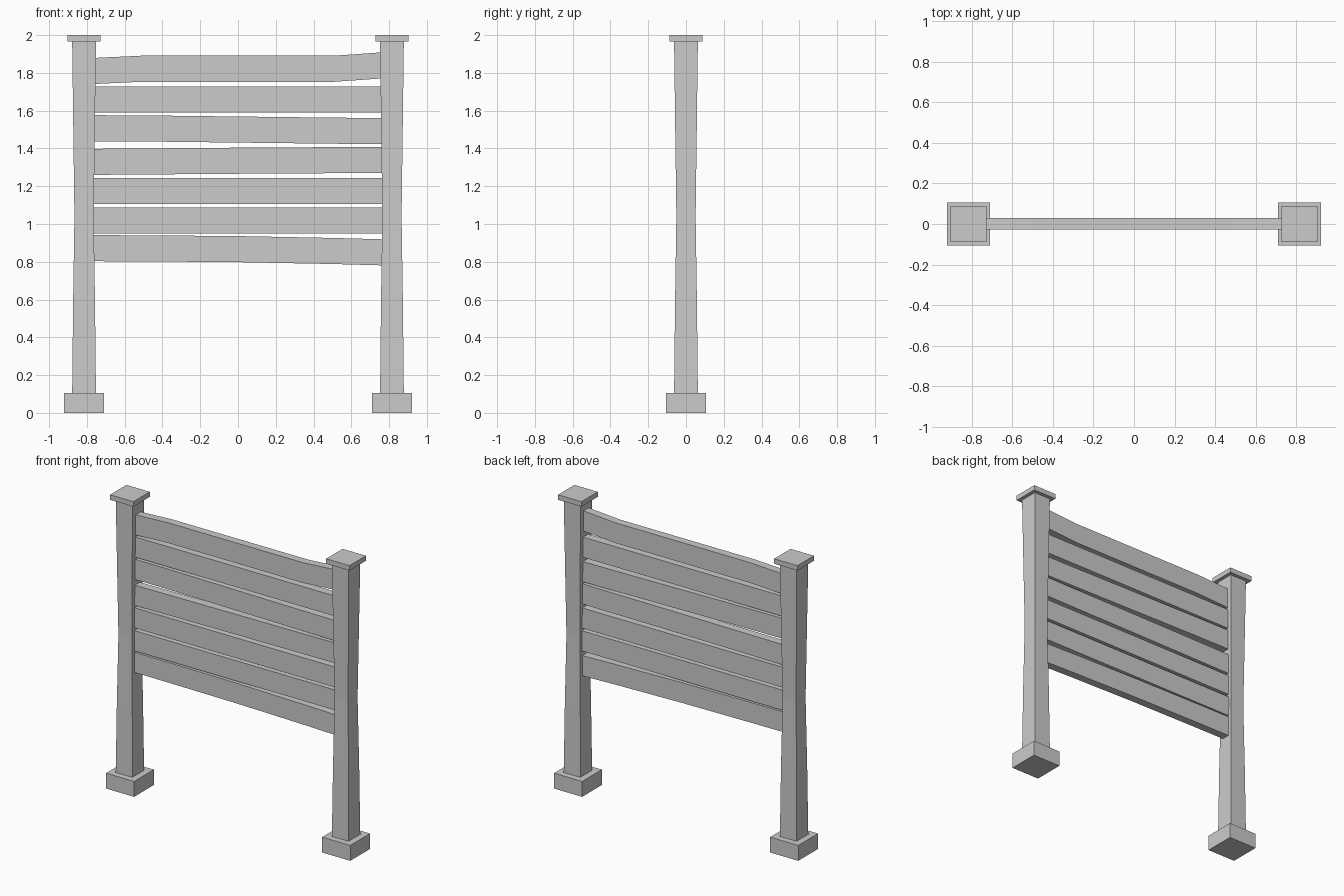
import bpy, bmesh

if "Cube" in bpy.data.objects:
    bpy.data.objects.remove(bpy.data.objects["Cube"])


def loft(name, rings, loc=(0, 0, 0)):
    """Skin a chain of four-cornered rings into a closed flat-shaded solid."""
    bm = bmesh.new()
    loops = [[bm.verts.new(p) for p in ring] for ring in rings]
    for a, b in zip(loops, loops[1:]):
        for i in range(4):
            j = (i + 1) % 4
            bm.faces.new((a[i], a[j], b[j], b[i]))
    bm.faces.new(loops[0])
    bm.faces.new(loops[-1])
    bmesh.ops.recalc_face_normals(bm, faces=bm.faces)
    mesh = bpy.data.meshes.new(name)
    bm.to_mesh(mesh)
    bm.free()
    obj = bpy.data.objects.new(name, mesh)
    obj.location = loc
    bpy.context.collection.objects.link(obj)
    return obj


def column(name, x, profile):
    """Square upright from (z, half width) pairs."""
    rings = [[(-r, -r, z), (r, -r, z), (r, r, z), (-r, r, z)] for z, r in profile]
    return loft(name, rings, (x, 0, 0))


# Posts with waisted shafts, footing blocks and flat caps
for side, x in (("left", -0.815), ("right", 0.815)):
    column(side + "_foot", x, [(0, 0.106), (0.105, 0.106)])
    column(side + "_post", x, [(0.1, 0.063), (0.58, 0.058), (1.04, 0.051),
                               (1.5, 0.057), (1.97, 0.063)])
    column(side + "_cap", x, [(1.966, 0.088), (2.0, 0.088)])

# Slightly warped planks: centre heights at five stations along x
stations = (-0.765, -0.51, 0, 0.51, 0.765)
planks = [
    (1.810, 1.822, 1.822, 1.822, 1.840),
    (1.659, 1.659, 1.659, 1.659, 1.659),
    (1.507, 1.506, 1.500, 1.494, 1.492),
    (1.329, 1.331, 1.335, 1.338, 1.340),
    (1.175, 1.175, 1.175, 1.175, 1.175),
    (1.019, 1.019, 1.019, 1.019, 1.019),
    (0.872, 0.871, 0.867, 0.857, 0.850),
]
h, y0, y1 = 0.069, -0.026, 0.029
for n, heights in enumerate(planks, 1):
    loft(f"plank_{n}", [[(x, y0, z - h), (x, y1, z - h), (x, y1, z + h), (x, y0, z + h)]
                        for x, z in zip(stations, heights)])
